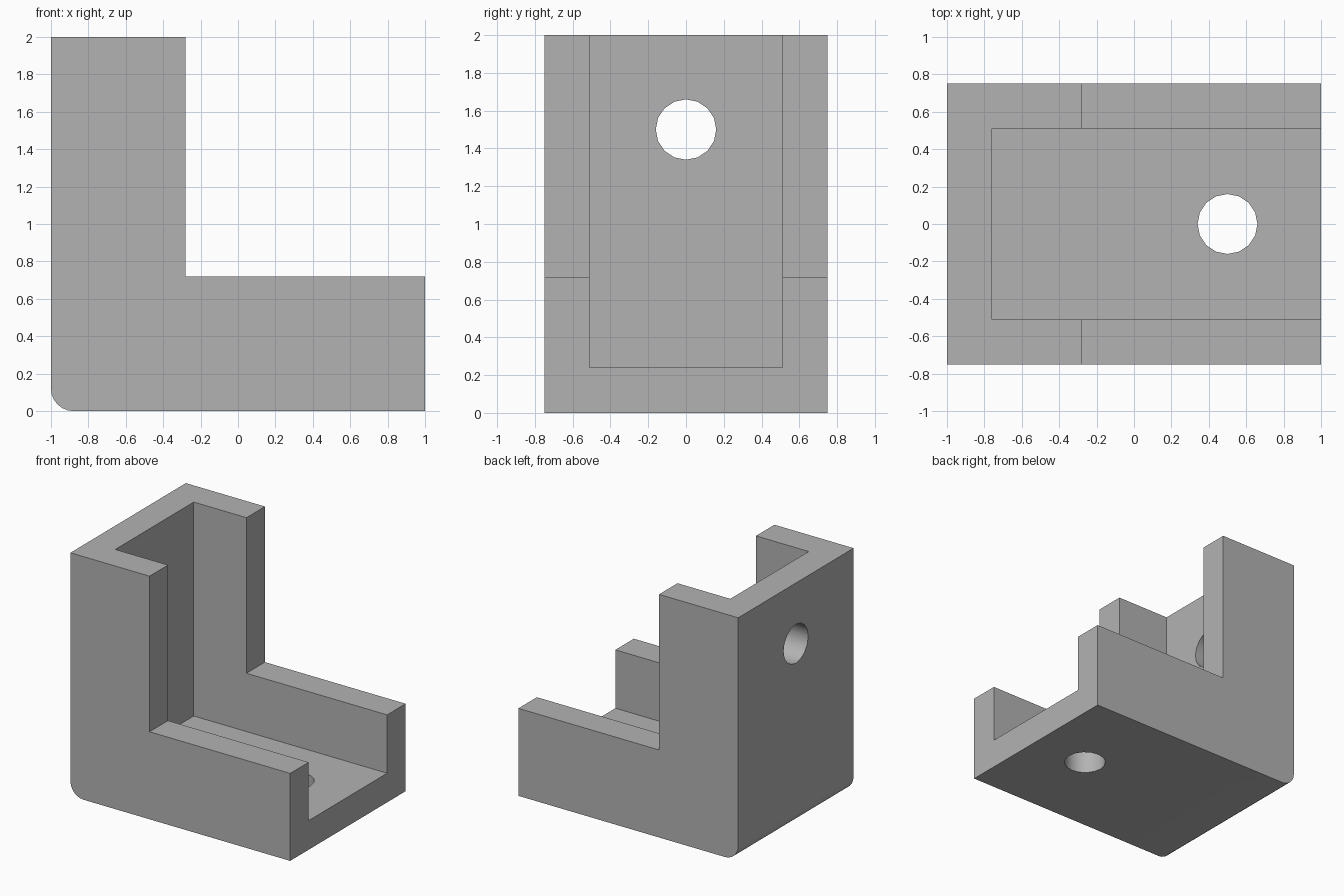
import bpy
import bmesh
from math import radians, sin, cos, pi
from mathutils import Matrix, Vector

cube = bpy.data.objects.get("Cube")
if cube:
    bpy.data.objects.remove(cube, do_unlink=True)

HALF, HEIGHT, DEPTH = 1.0, 2.0, 0.75   # outer size
FLANGE, WALL, FILLET = 0.72, 0.24, 0.12
HOLE_R, HOLE_POS = 0.16, 0.5

# Plain grey plastic
grey = bpy.data.materials.new("grey")
grey.use_nodes = True
grey.diffuse_color = (0.45, 0.45, 0.45, 1)
grey.node_tree.nodes["Principled BSDF"].inputs["Base Color"].default_value = grey.diffuse_color


def make_object(name, bm):
    bmesh.ops.recalc_face_normals(bm, faces=bm.faces)
    mesh = bpy.data.meshes.new(name)
    bm.to_mesh(mesh)
    bm.free()
    obj = bpy.data.objects.new(name, mesh)
    bpy.context.collection.objects.link(obj)
    mesh.materials.append(grey)
    return obj


def prism(name, profile, half_width):
    """Extrude an (x, z) outline along y, centred on y = 0."""
    bm = bmesh.new()
    face = bm.faces.new([bm.verts.new((x, -half_width, z)) for x, z in profile])
    ext = bmesh.ops.extrude_face_region(bm, geom=[face])["geom"]
    verts = [v for v in ext if isinstance(v, bmesh.types.BMVert)]
    bmesh.ops.translate(bm, verts=verts, vec=(0, 2 * half_width, 0))
    return make_object(name, bm)


def drill(name, centre, rotation):
    bm = bmesh.new()
    bmesh.ops.create_cone(bm, cap_ends=True, segments=16, radius1=HOLE_R,
                          radius2=HOLE_R, depth=0.8,
                          matrix=Matrix.Translation(Vector(centre)) @ rotation)
    return make_object(name, bm)


# L-shaped body with a rounded outer heel
heel = [(-HALF + FILLET - FILLET * cos(a), FILLET - FILLET * sin(a))
        for a in [i * pi / 12 for i in range(7)]]
inner = -HALF + FLANGE
body = prism("corner_bracket", heel + [
    (HALF, 0), (HALF, FLANGE), (inner, FLANGE), (inner, HEIGHT), (-HALF, HEIGHT)], DEPTH)

# Channel between the side walls, and a screw hole in each plate
channel = prism("channel_cutter", [
    (WALL - HALF, WALL), (HALF + 1, WALL), (HALF + 1, HEIGHT + 1),
    (WALL - HALF, HEIGHT + 1)], DEPTH - WALL)
base_hole = drill("base_hole_cutter", (HOLE_POS, 0, WALL / 2), Matrix())
back_hole = drill("back_hole_cutter", (-HALF + WALL / 2, 0, HALF + HOLE_POS),
                  Matrix.Rotation(pi / 2, 4, "Y"))

bpy.ops.object.select_all(action="DESELECT")
bpy.context.view_layer.objects.active = body
body.select_set(True)
for cutter in (channel, base_hole, back_hole):
    cutter.hide_render = True
    mod = body.modifiers.new(cutter.name, "BOOLEAN")
    mod.operation = "DIFFERENCE"
    mod.solver = "EXACT"
    mod.object = cutter
    bpy.ops.object.modifier_apply(modifier=mod.name)
    bpy.data.objects.remove(cutter, do_unlink=True)

bpy.ops.object.shade_smooth_by_angle(angle=radians(30))
